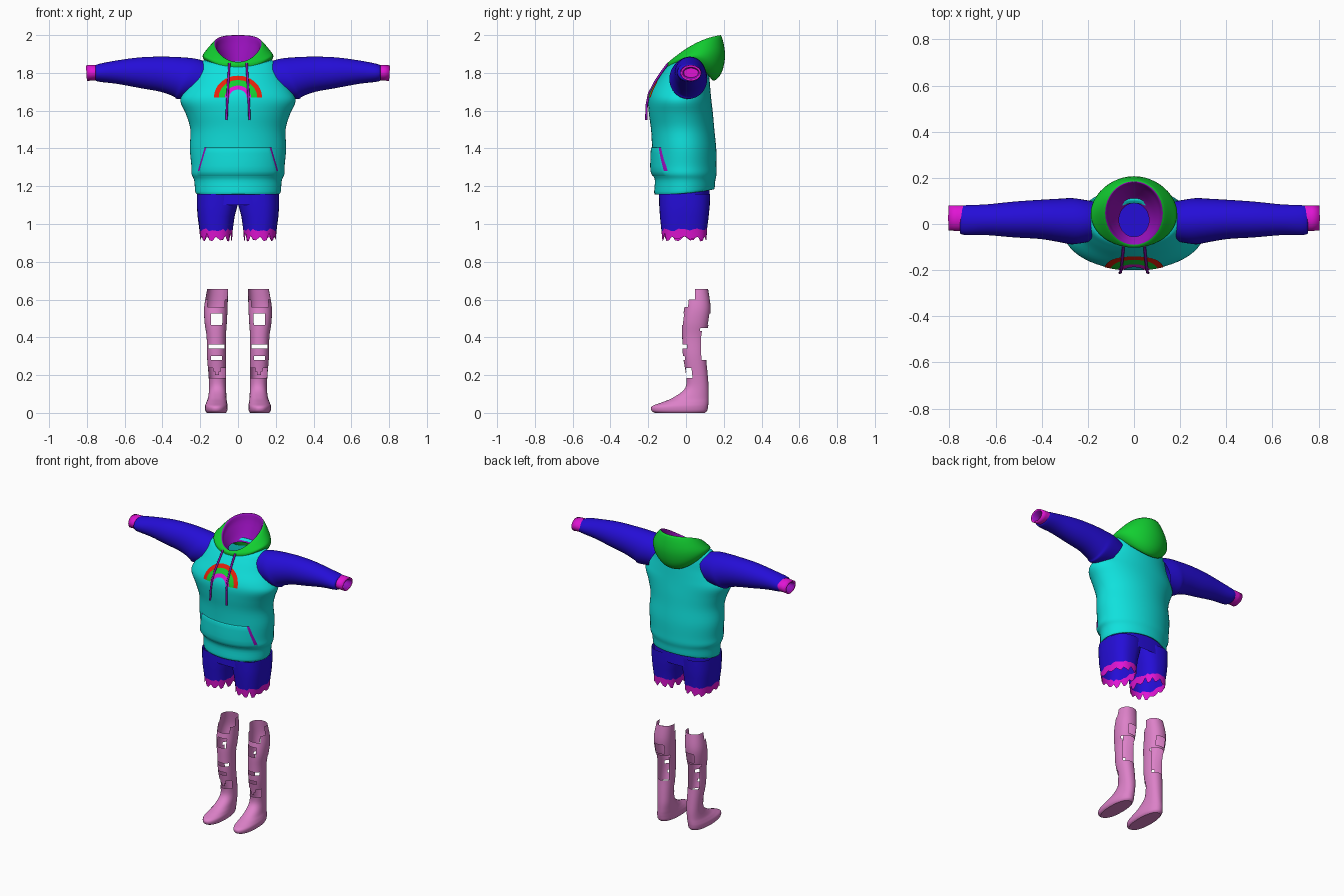
import bpy, bmesh, math, random
from mathutils import Vector
from mathutils.bvhtree import BVHTree

random.seed(4)
if "Cube" in bpy.data.objects:
    bpy.data.objects.remove(bpy.data.objects["Cube"])


def material(name, *rgb):
    m = bpy.data.materials.new(name)
    m.use_nodes = True
    m.diffuse_color = (*rgb, 1)
    m.node_tree.nodes["Principled BSDF"].inputs["Base Color"].default_value = (*rgb, 1)
    return m


cyan = material("cyan cloth", .005, .75, .72)
blue = material("blue cloth", .018, .004, .68)
magenta = material("magenta trim", .75, .007, .66)
green = material("green hood", .006, .62, .03)
purple = material("purple lining", .3, .005, .48)
red = material("red print", .83, .015, .003)
pink = material("pink leg", .72, .22, .58)


def smooth_rows(rows, steps):
    """Catmull-Rom resampling of the section rows."""
    out = []
    last = len(rows) - 1
    for i in range(last):
        p, q, r, s = (rows[max(0, min(last, i + k))] for k in (-1, 0, 1, 2))
        for j in range(steps):
            t = j / steps
            out.append([b + t / 2 * (c - a + t * (2*a - 5*b + 4*c - d + t * (3*(b - c) + d - a)))
                        for a, b, c, d in zip(p, q, r, s)])
    return out + [list(rows[-1])]


def loft(name, rows, point, mats, steps=4, n=40, closed=True, rule=None,
         cap_start=False, cap_end=False, mirror=False, edit=None):
    """Skin sections; rule(centre, row, column) gives a material slot, or -1 for a hole."""
    rows = smooth_rows(rows, steps)
    bm = bmesh.new()
    count = n if closed else n + 1
    rings = [[bm.verts.new(point(r, k / n)) for k in range(count)] for r in rows]
    if edit:
        edit(rings)
    for i in range(len(rings) - 1):
        for k in range(n):
            k2 = (k + 1) % count
            quad = (rings[i][k], rings[i][k2], rings[i + 1][k2], rings[i + 1][k])
            centre = sum((v.co for v in quad), Vector()) / 4
            slot = rule(centre, i, k) if rule else 0
            if slot >= 0:
                bm.faces.new(quad).material_index = slot
    if cap_start:
        bm.faces.new(rings[0])
    if cap_end:
        bm.faces.new(rings[-1])
    bmesh.ops.delete(bm, geom=[v for v in bm.verts if not v.link_faces], context='VERTS')
    bmesh.ops.recalc_face_normals(bm, faces=bm.faces)
    for f in bm.faces:
        f.smooth = len(f.verts) == 4
    mesh = bpy.data.meshes.new(name)
    bm.to_mesh(mesh)
    bm.free()
    for m in mats:
        mesh.materials.append(m)
    ob = bpy.data.objects.new(name, mesh)
    bpy.context.collection.objects.link(ob)
    if mirror:
        ob.modifiers.new("Mirror", 'MIRROR')
    return ob


def power(v, e):
    return math.copysign(abs(v) ** e, v)


def upright(e=1.0):
    """Section row: centre x, half width, front y, back y, z at front, side and back."""
    def point(row, u):
        cx, rx, yf, yb, zf, zs, zb = row
        c, s = math.cos(u * math.tau), math.sin(u * math.tau)
        z = zs + (zf - zb) / 2 * c + ((zf + zb) / 2 - zs) * c * c
        return (cx + rx * power(s, e), (yf + yb) / 2 + (yf - yb) / 2 * power(c, e), z)
    return point


def flat(z, rx, yf, yb, cx=0):
    return (cx, rx, yf, yb, z, z, z)


def sideways(row, u):
    """Section row: x at top, x at bottom, bottom z, top z, front y, back y."""
    xt, xb, zb, zt, yf, yb = row
    c, s = math.cos(u * math.tau), math.sin(u * math.tau)
    return ((xt + xb) / 2 + (xt - xb) / 2 * c, (yf + yb) / 2 + (yb - yf) / 2 * s,
            (zt + zb) / 2 + (zt - zb) / 2 * c)


# Sweater body, from the turned-in hem up to the neck
body = loft("sweater_body", [
    (0, .212, -.15, .135, 1.165, 1.17, 1.19),
    (0, .225, -.168, .15, 1.16, 1.165, 1.185),
    flat(1.23, .232, -.165, .155), flat(1.265, .246, -.178, .162),
    flat(1.31, .247, -.18, .162), flat(1.4, .255, -.18, .16),
    flat(1.5, .252, -.185, .15), flat(1.58, .275, -.196, .143),
    flat(1.65, .305, -.2, .135), flat(1.7, .285, -.188, .13),
    flat(1.76, .245, -.152, .125), flat(1.815, .222, -.115, .12),
    (0, .185, -.085, .11, 1.845, 1.866, 1.86),
    (0, .1, -.06, .09, 1.82, 1.855, 1.85)], upright(), [cyan], n=56)
tree = BVHTree.FromPolygons([v.co for v in body.data.vertices],
                            [p.vertices for p in body.data.polygons])


def on_front(x, z, lift):
    hit = tree.ray_cast(Vector((x, -1, z)), Vector((0, 1, 0)))[0]
    return hit + Vector((hit.x * .7, hit.y, 0)).normalized() * lift


# Front pocket with dark side slits
def pocket_point(row, u):
    half, z, lift = row
    return on_front(half * (2 * u - 1), z, lift * (.1 if u in (0, 1) else 1))


loft("front_pocket", [(.215, 1.255, .002), (.212, 1.28, .009), (.195, 1.34, .009),
                      (.178, 1.4, .006), (.176, 1.405, .001)],
     pocket_point, [cyan, purple], n=28, closed=False, steps=2,
     rule=lambda c, i, k: int(k in (0, 27) and c.z > 1.29))


# Printed arch on the chest
def arch_point(row, u):
    a = u * math.pi
    return on_front(row[0] * math.cos(a), 1.67 + .92 * row[0] * math.sin(a), .005)


for label, inner, outer, mat in (("outer", .1, .125, red), ("middle", .068, .1, green),
                                 ("inner", .045, .068, magenta)):
    loft(label + "_arch", [(inner,), (outer,)], arch_point, [mat], n=28, closed=False, steps=2)

# Hood: drooping outer shell, rolled rim and lining
loft("hood", [
    (0, .11, -.08, .11, 1.83, 1.86, 1.85), (0, .16, -.1, .14, 1.82, 1.855, 1.76),
    (0, .187, -.102, .188, 1.833, 1.885, 1.8), (0, .172, -.102, .207, 1.848, 1.915, 1.9),
    (0, .125, -.09, .185, 1.858, 1.955, 2), (0, .11, -.075, .165, 1.85, 1.92, 1.95),
    (0, .085, -.065, .12, 1.84, 1.87, 1.87), (0, .065, -.055, .09, 1.83, 1.84, 1.84)],
    upright(), [green, purple], n=48, rule=lambda c, i, k: int(i >= 16))

# Draw cords
for side, x in (("left", 1), ("right", -1)):
    curve = bpy.data.curves.new(side + "_cord", 'CURVE')
    curve.dimensions = '3D'
    curve.bevel_depth = .006
    curve.use_fill_caps = True
    path = [(.046, -.095, 1.85), (.048, -.125, 1.81), (.052, -.165, 1.75),
            (.055, -.196, 1.69), (.058, -.208, 1.63), (.061, -.211, 1.55)]
    spline = curve.splines.new('POLY')
    spline.points.add(len(path) - 1)
    for p, co in zip(spline.points, path):
        p.co = (co[0] * x, co[1], co[2], 1)
    curve.materials.append(purple)
    bpy.context.collection.objects.link(bpy.data.objects.new(side + "_cord", curve))

# Sleeves and cuffs
loft("sleeves", [
    (.14, .24, 1.67, 1.845, -.075, .1), (.21, .32, 1.662, 1.872, -.088, .112),
    (.29, .34, 1.675, 1.882, -.08, .11), (.4, .41, 1.7, 1.886, -.065, .105),
    (.52, .52, 1.72, 1.882, -.058, .097), (.64, .64, 1.742, 1.866, -.048, .085),
    (.745, .745, 1.755, 1.845, -.046, .08), (.75, .75, 1.77, 1.83, -.02, .07)],
    sideways, [blue], mirror=True)
loft("cuffs", [(.738, .738, 1.762, 1.842, -.03, .08), (.77, .77, 1.76, 1.842, -.03, .081),
               (.805, .8, 1.757, 1.84, -.028, .08), (.803, .798, 1.767, 1.83, -.018, .07),
               (.755, .755, 1.775, 1.825, -.012, .065)],
     sideways, [magenta, purple], steps=1, mirror=True, cap_end=True,
     rule=lambda c, i, k: int(i > 2))


# Shorts with torn hems
def tear(rings):
    for k, (upper, lower) in enumerate(zip(rings[-2], rings[-1])):
        upper.co.z = .968 + random.uniform(-.008, .01)
        lower.co.z = random.uniform(.907, .925) if k % 3 else random.uniform(.93, .958)


loft("shorts_waist", [flat(1.1, .213, -.143, .125), flat(1.2, .212, -.142, .125)],
     upright(.75), [blue], cap_end=True)
loft("shorts_legs", [flat(1.16, .11, -.143, .128, .107), flat(1.1, .108, -.142, .126, .11),
                     flat(1.04, .098, -.138, .12, .116), flat(.97, .089, -.13, .112, .116),
                     flat(.91, .085, -.126, .11, .116)],
     upright(.8), [blue, magenta], steps=1, n=36, mirror=True, edit=tear,
     rule=lambda c, i, k: int(i == 3))


# Lower legs and feet, with torn openings
def torn(c, i, k):
    off = abs(c.x - .112)
    openings = (
        c.z > .6 and c.y < .05,
        .56 < c.z < .6 and c.y < .015,
        .47 < c.z < .53 and off < .032,
        .275 < c.z < .3 and off < .03,
        .28 < c.z < .455 and c.y > .08,
        .345 < c.z < .37 and c.y < .005,
        .19 < c.z < .23 and 0 < c.y < .035)
    return -1 if any(openings) else 0


loft("lower_legs", [
    flat(0, .05, -.165, .1, .115), flat(.012, .058, -.183, .112, .115),
    flat(.035, .06, -.18, .117, .115), flat(.055, .055, -.13, .119, .113),
    flat(.08, .049, -.07, .12, .11), flat(.13, .045, -.005, .12, .108),
    flat(.2, .046, 0, .115, .11), flat(.3, .05, -.016, .106, .114),
    flat(.4, .051, -.02, .106, .115), flat(.48, .059, -.02, .122, .118),
    flat(.56, .062, -.008, .13, .117), flat(.655, .055, .005, .117, .108)],
    upright(.9), [pink], steps=5, n=32, rule=torn, cap_start=True, mirror=True)
